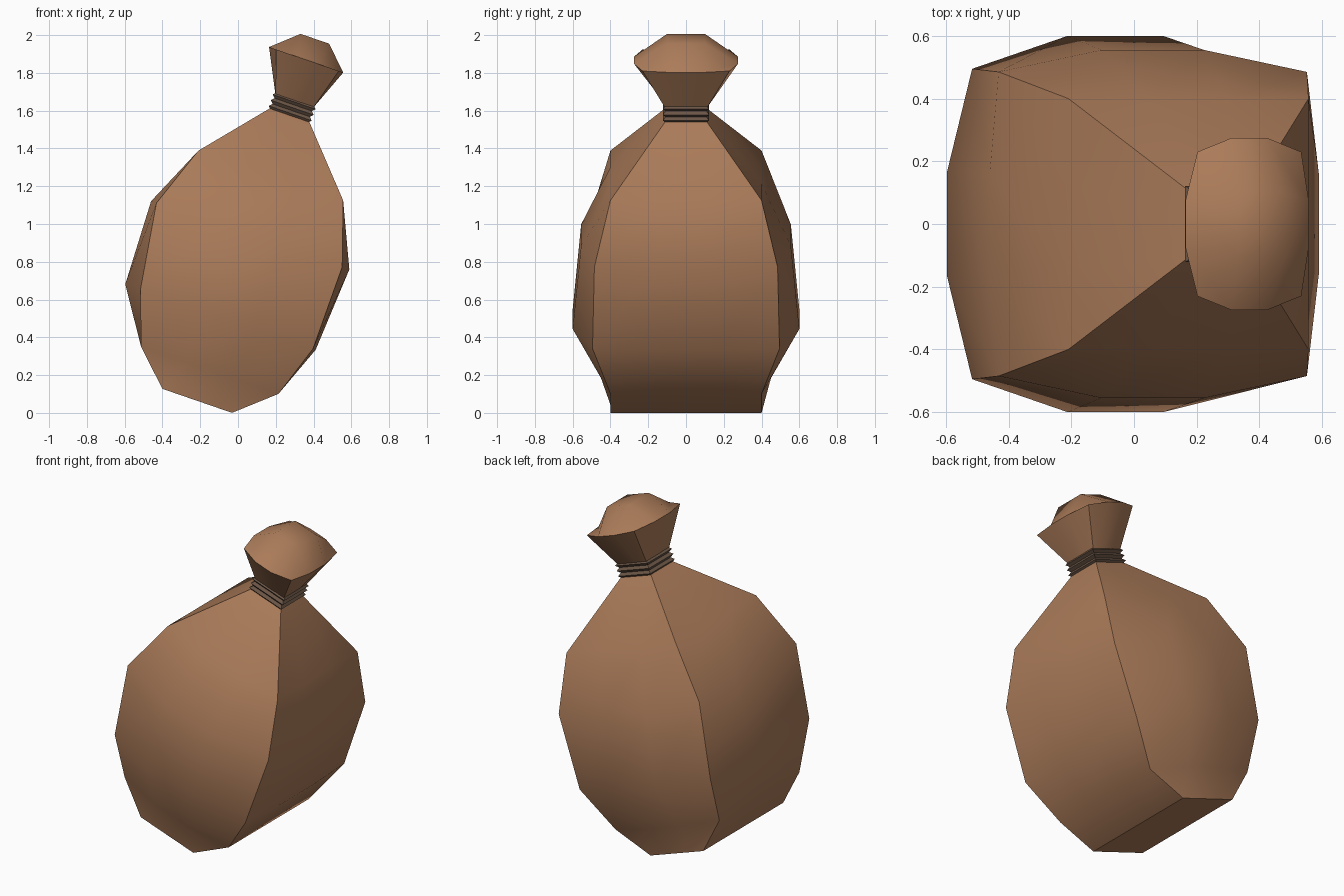
import bpy, bmesh, math
from mathutils import Vector, Matrix

cube = bpy.data.objects.get("Cube")
if cube:
    bpy.data.objects.remove(cube, do_unlink=True)

LEAN = Matrix.Rotation(math.radians(19), 3, 'Y')


def material(name, rgb):
    m = bpy.data.materials.new(name)
    m.use_nodes = True
    m.diffuse_color = (*rgb, 1)
    m.node_tree.nodes["Principled BSDF"].inputs["Base Color"].default_value = (*rgb, 1)
    return m


cloth = material("brown cloth", (0.413, 0.202, 0.102))
cord = material("dark cord", (0.147, 0.092, 0.062))


def ring(bm, w, cu, hu, hy, right=0, left=0, side=0):
    """Square ring with three segments per side; the middle points bulge outwards."""
    corners = [Vector((sx * hu, sy * hy, 0)) for sx, sy in ((1, -1), (1, 1), (-1, 1), (-1, -1))]
    bulge = [Vector((right, 0, 0)), Vector((0, side, 0)), Vector((-left, 0, 0)), Vector((0, -side, 0))]
    pts = []
    for k in range(4):
        a, b = corners[k], corners[(k + 1) % 4]
        pts += [a, a.lerp(b, 1 / 3) + bulge[k], a.lerp(b, 2 / 3) + bulge[k]]
    return [bm.verts.new(LEAN @ (p + Vector((cu, 0, w)))) for p in pts]


def loft(bm, rows):
    """Bridge successive rings with quads."""
    rings = [ring(bm, *r) for r in rows]
    for a, b in zip(rings, rings[1:]):
        for i in range(12):
            j = (i + 1) % 12
            bm.faces.new((a[i], a[j], b[j], b[i]))
    return rings


def finish(bm, name, mat, angle):
    bmesh.ops.recalc_face_normals(bm, faces=bm.faces)
    me = bpy.data.meshes.new(name)
    bm.to_mesh(me)
    bm.free()
    me.materials.append(mat)
    ob = bpy.data.objects.new(name, me)
    bpy.context.collection.objects.link(ob)
    bpy.ops.object.select_all(action='DESELECT')
    ob.select_set(True)
    bpy.context.view_layer.objects.active = ob
    bpy.ops.object.shade_smooth_by_angle(angle=math.radians(angle))


# Sack body: narrow flat base, bulging middle, pinched neck
bm = bmesh.new()
rings = loft(bm, [
    (-0.01, -0.225, 0.195, 0.40),
    (0.165, -0.215, 0.385, 0.40, 0, 0, 0.05),
    (0.45, -0.218, 0.483, 0.495, 0.015, 0.085, 0.105),
    (0.91, -0.25, 0.52, 0.485, 0.04, 0.03, 0.07),
    (1.245, -0.245, 0.405, 0.40),
    (1.58, -0.255, 0.11, 0.11),
])
bm.faces.new(rings[0][::-1])
finish(bm, "sack_body", cloth, 36)

# Cord: three ridges wrapped around the neck
bm = bmesh.new()
step = 0.032
rows = []
for i in range(3):
    w = 1.574 + i * step
    rows += [(w, -0.255, 0.104, 0.108), (w + step / 2, -0.255, 0.12, 0.122)]
rows.append((1.574 + 3 * step, -0.255, 0.104, 0.108))
loft(bm, rows)
finish(bm, "neck_cord", cord, 20)

# Gathered top: flares out of the cord and closes in a low dome
bm = bmesh.new()
rim = loft(bm, [
    (1.655, -0.255, 0.105, 0.11),
    (1.885, -0.26, 0.175, 0.23, 0.025, 0.04, 0.045),
])[-1]
dome = [bm.verts.new(LEAN @ Vector((-0.26 + sx * 0.08, sy * 0.1, 2.005)))
        for sx, sy in ((1, -1), (1, 1), (-1, 1), (-1, -1))]
for k in range(4):
    c = 3 * k
    bm.faces.new((rim[c - 1], rim[c], rim[c + 1], dome[k]))
    bm.faces.new((rim[c + 1], rim[c + 2], dome[(k + 1) % 4], dome[k]))
bm.faces.new(dome)
finish(bm, "gathered_top", cloth, 45)
